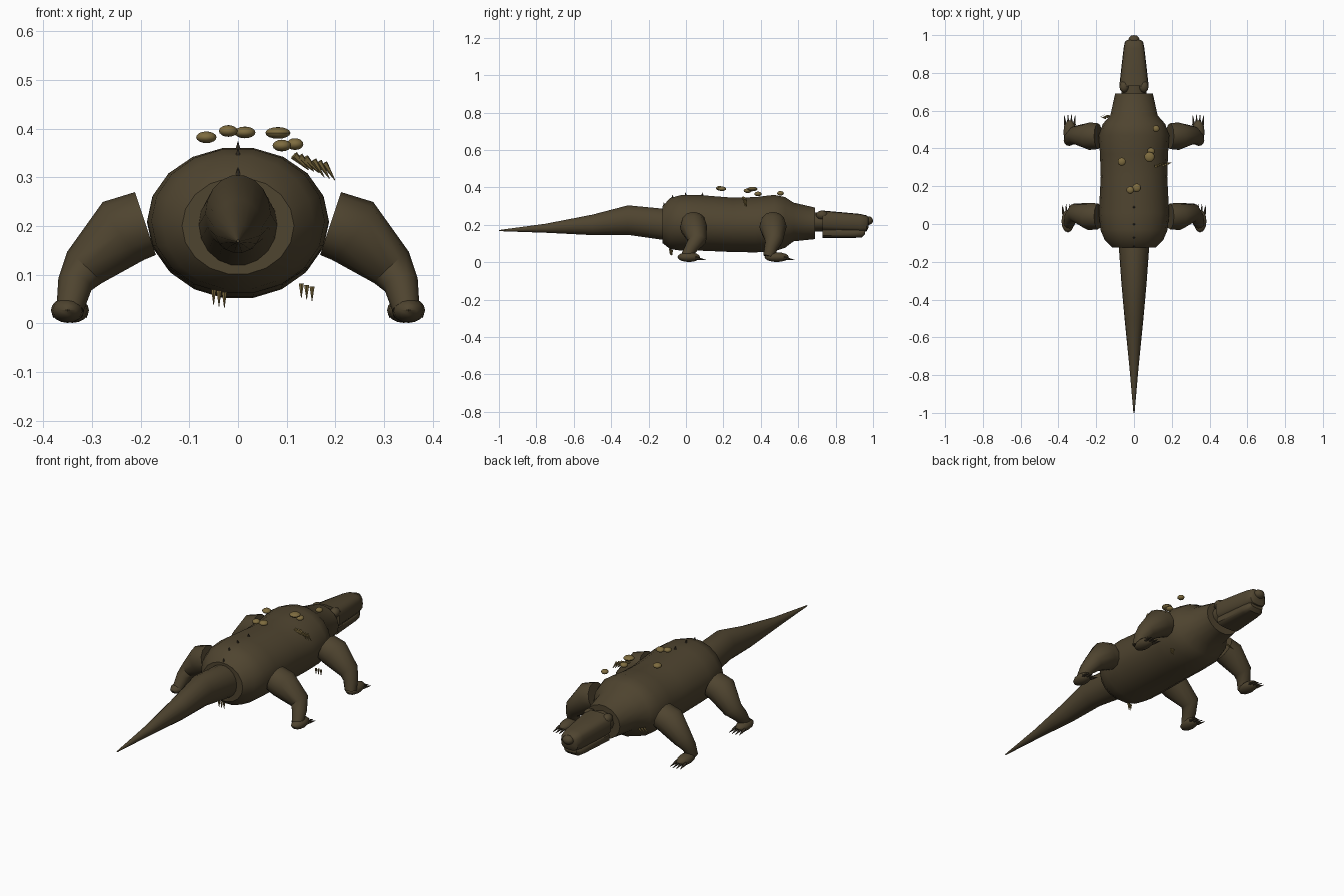
import bpy, bmesh, math
from mathutils import Vector

if "Cube" in bpy.data.objects:
    bpy.data.objects.remove(bpy.data.objects["Cube"])


def material(name, rgb):
    m = bpy.data.materials.new(name)
    m.use_nodes = True
    m.diffuse_color = (*rgb, 1)
    m.node_tree.nodes["Principled BSDF"].inputs["Base Color"].default_value = (*rgb, 1)
    return m


HIDE = material("brown hide", (0.078, 0.058, 0.029))
HORN = material("golden horn", (0.21, 0.15, 0.05))
DARK = material("dark claw", (0.05, 0.038, 0.022))


def finish(name, bm, mat, angle=40):
    bmesh.ops.recalc_face_normals(bm, faces=bm.faces)
    me = bpy.data.meshes.new(name)
    bm.to_mesh(me)
    bm.free()
    ob = bpy.data.objects.new(name, me)
    bpy.context.collection.objects.link(ob)
    me.materials.append(mat)
    bpy.ops.object.select_all(action="DESELECT")
    ob.select_set(True)
    bpy.context.view_layer.objects.active = ob
    bpy.ops.object.shade_smooth_by_angle(angle=math.radians(angle))
    return ob


def skin(bm, rings):
    loops = [[bm.verts.new(p) for p in r] for r in rings]
    n = len(loops[0])
    for a, b in zip(loops, loops[1:]):
        for i in range(n):
            j = (i + 1) % n
            bm.faces.new((a[i], a[j], b[j], b[i]))
    bm.faces.new(loops[0])
    bm.faces.new(loops[-1])


def loft(name, sections, sides=18, power=1.0):
    """Sections along y: (y, half width, bottom z, top z)."""
    def corner(v):
        return math.copysign(abs(v) ** power, v)
    rings = []
    for y, w, lo, hi in sections:
        angles = [math.tau * i / sides for i in range(sides)]
        rings.append([(w * corner(math.cos(a)), y,
                       (lo + hi) / 2 + (hi - lo) / 2 * corner(math.sin(a))) for a in angles])
    bm = bmesh.new()
    skin(bm, rings)
    return finish(name, bm, HIDE)


def tube(name, path, sides=12):
    """Path points: (x, y, z, radius)."""
    pts = [Vector(p[:3]) for p in path]
    rings = []
    for i, p in enumerate(pts):
        d = (pts[min(i + 1, len(pts) - 1)] - pts[max(i - 1, 0)]).normalized()
        u = d.cross(Vector((0, 1, 0))).normalized()
        v = d.cross(u)
        rings.append([p + path[i][3] * (u * math.cos(t) + v * math.sin(t))
                      for t in (math.tau * k / sides for k in range(sides))])
    bm = bmesh.new()
    skin(bm, rings)
    return finish(name, bm, HIDE)


def ball(name, centre, size, mat=HIDE, seg=12):
    bm = bmesh.new()
    bmesh.ops.create_uvsphere(bm, u_segments=seg, v_segments=8, radius=1)
    bmesh.ops.scale(bm, vec=size, verts=bm.verts)
    bmesh.ops.translate(bm, vec=centre, verts=bm.verts)
    return finish(name, bm, mat)


def spike(name, base, tip, radius, mat):
    base, tip = Vector(base), Vector(tip)
    d = tip - base
    bm = bmesh.new()
    bmesh.ops.create_cone(bm, cap_ends=True, segments=6, radius1=radius,
                          radius2=radius * 0.1, depth=d.length)
    bmesh.ops.rotate(bm, matrix=d.to_track_quat("Z", "Y").to_matrix(), verts=bm.verts)
    bmesh.ops.translate(bm, vec=(base + tip) / 2, verts=bm.verts)
    return finish(name, bm, mat)


# Trunk, neck and tail
loft("body", [(-0.125, 0.115, 0.10, 0.30), (-0.085, 0.155, 0.068, 0.345),
              (-0.03, 0.178, 0.06, 0.36), (0.06, 0.186, 0.06, 0.362),
              (0.25, 0.176, 0.052, 0.347), (0.37, 0.18, 0.05, 0.35),
              (0.47, 0.187, 0.055, 0.362), (0.53, 0.165, 0.075, 0.35),
              (0.575, 0.125, 0.11, 0.32), (0.69, 0.1, 0.122, 0.293)])
loft("tail", [(-1.0, 0.003, 0.166, 0.172), (-0.75, 0.025, 0.157, 0.206),
              (-0.5, 0.05, 0.144, 0.255), (-0.31, 0.067, 0.145, 0.305),
              (-0.1, 0.082, 0.115, 0.285)])
loft("neck", [(0.67, 0.065, 0.165, 0.265), (0.75, 0.065, 0.165, 0.265)], 12)

# Head
loft("upper_jaw", [(0.73, 0.078, 0.165, 0.276), (0.82, 0.068, 0.162, 0.268),
                   (0.93, 0.055, 0.16, 0.258), (0.965, 0.048, 0.165, 0.25),
                   (0.975, 0.035, 0.185, 0.24)], 16, 0.65)
loft("lower_jaw", [(0.73, 0.07, 0.13, 0.185), (0.9, 0.055, 0.13, 0.18),
                   (0.94, 0.048, 0.132, 0.178), (0.958, 0.036, 0.15, 0.175)], 16, 0.65)
ball("nose", (0, 0.975, 0.222), (0.03, 0.025, 0.023))
for side, label in ((1, "left"), (-1, "right")):
    ball(f"{label}_eye", (side * 0.052, 0.727, 0.252), (0.025, 0.032, 0.024))

    # Legs, feet and claws: hip, knee and ankle y, then foot centre and half length
    for part, ys, fx, fy, half in (("front", (0.465, 0.47, 0.44), 0.34, 0.485, 0.065),
                                   ("rear", (0.04, 0.06, 0.0), 0.35, 0.015, 0.06)):
        hip, knee, ankle = ys
        tube(f"{label}_{part}_leg", [
            (side * 0.19, hip, 0.205, 0.068), (side * 0.235, hip, 0.19, 0.073),
            (side * 0.315, knee, 0.115, 0.048), (side * 0.335, (knee + ankle) / 2, 0.08, 0.036),
            (side * 0.345, ankle, 0.03, 0.028)])
        ball(f"{label}_{part}_foot", (side * fx, fy, 0.027), (0.034, half, 0.026))
        for k in (-1.5, -0.5, 0.5, 1.5):
            x = side * fx + k * 0.016
            spike(f"{label}_{part}_claw", (x, fy + half * 0.6, 0.022),
                  (x + k * 0.003, fy + half + 0.034 - abs(k) * 0.006, 0.012), 0.009, DARK)

# Ridge spikes along the back
for y, z in ((0.09, 0.358), (0.0, 0.358), (-0.07, 0.345), (-0.115, 0.305)):
    spike("ridge_spike", (0, y, z - 0.008), (0, y - 0.004, z + 0.015), 0.008, DARK)

# Golden scale discs floating over the back
for x, y, z, r in ((-0.065, 0.33, 0.382, 0.022), (-0.02, 0.18, 0.395, 0.02),
                   (0.014, 0.192, 0.392, 0.023), (0.082, 0.355, 0.391, 0.027),
                   (0.09, 0.385, 0.365, 0.02), (0.117, 0.505, 0.368, 0.018)):
    ball("scale_disc", (x, y, z), (r, r, 0.012), HORN, 10)

# Loose horn spines in small clusters: base and offset to the tip
clusters = (((0.115, 0.305, 0.345), (0.03, 0.01, -0.03), 0.009),
            ((0.155, 0.31, 0.335), (0.022, 0.005, -0.035), 0.007),
            ((-0.05, -0.085, 0.07), (0, 0, -0.032), 0.006),
            ((0.13, 0.46, 0.082), (0, 0, -0.03), 0.006),
            ((-0.15, 0.56, 0.165), (-0.027, 0.008, -0.015), 0.006))
for base, offset, r in clusters:
    for k in range(3):
        b = Vector(base) + Vector((0.011 * k, 0.005 * k, -0.003 * k))
        spike("horn_spine", b, b + Vector(offset), r, HORN)
